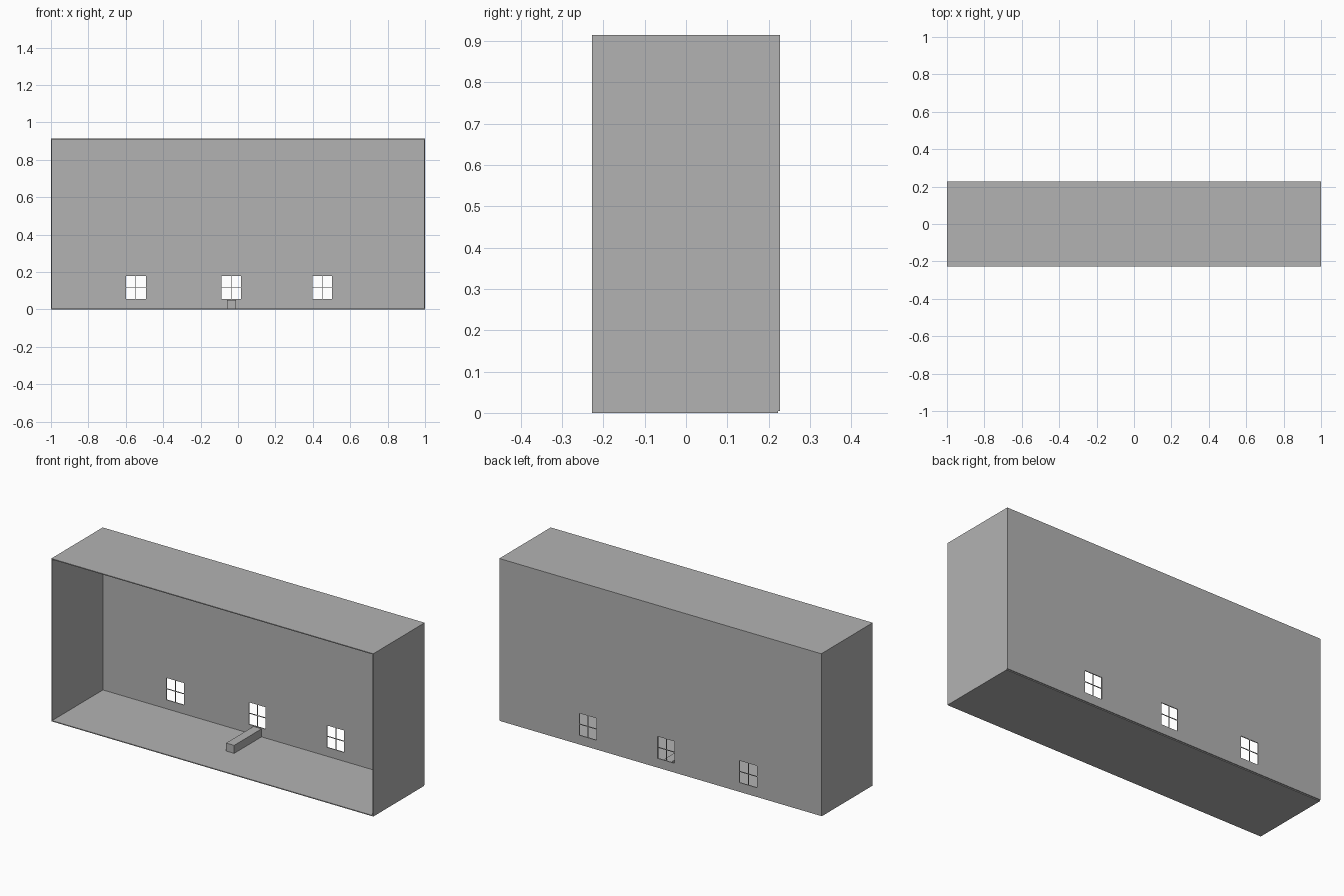
import bpy, bmesh

if "Cube" in bpy.data.objects:
    bpy.data.objects.remove(bpy.data.objects["Cube"])

grey = bpy.data.materials.new("plain grey")
grey.diffuse_color = (0.45, 0.45, 0.45, 1)
grey.use_nodes = True
grey.node_tree.nodes["Principled BSDF"].inputs["Base Color"].default_value = grey.diffuse_color

T = 0.005                      # panel thickness
X, Y, H = 1.0, 0.228, 0.914    # half width, half depth, height
WIN_Z = (0.055, 0.178)
WINDOWS = [(-0.60, -0.493), (-0.087, 0.016), (0.397, 0.503)]


def finish(name, bm):
    mesh = bpy.data.meshes.new(name)
    bm.to_mesh(mesh)
    bm.free()
    mesh.materials.append(grey)
    obj = bpy.data.objects.new(name, mesh)
    bpy.context.collection.objects.link(obj)
    return obj


def box(name, x, y, z):
    bm = bmesh.new()
    bmesh.ops.create_cube(bm, size=1)
    for v in bm.verts:
        v.co = [r[0] if c < 0 else r[1] for c, r in zip(v.co, (x, y, z))]
    return finish(name, bm)


# Open-fronted room shell
box("floor", (-X, X), (-Y, Y - T), (0, T))
box("ceiling", (-X, X), (-Y, Y), (H - T, H))
for side, s in (("left", -1), ("right", 1)):
    xs = sorted((s * X, s * (X - T)))
    box(side + "_wall", xs, (-Y, Y - T), (T, H - T))

# Back wall with three window openings
bm = bmesh.new()
xs = [-X] + [x for w in WINDOWS for x in w] + [X]
zs = [T, *WIN_Z, H - T]
grid = [[bm.verts.new((x, Y, z)) for z in zs] for x in xs]
for i in range(len(xs) - 1):
    for j in range(len(zs) - 1):
        if not (i % 2 == 1 and j == 1):
            bm.faces.new((grid[i][j], grid[i][j + 1],
                          grid[i + 1][j + 1], grid[i + 1][j]))
wall = finish("back_wall", bm)
solid = wall.modifiers.new("thickness", 'SOLIDIFY')
solid.thickness = T
solid.offset = -1

# Thin crossed glazing bars in each window
B = 0.002
for n, (a, b) in enumerate(WINDOWS, 1):
    cx, cz = (a + b) / 2, sum(WIN_Z) / 2
    ys = (Y - T + 0.001, Y - 0.001)
    box(f"window_{n}_upright", (cx - B, cx + B), ys, WIN_Z)
    box(f"window_{n}_crossbar", (a, b), ys, (cz - B, cz + B))

# Low beam running out from the back wall
box("floor_beam", (-0.06, -0.01), (-0.02, Y - T), (T, 0.05))
